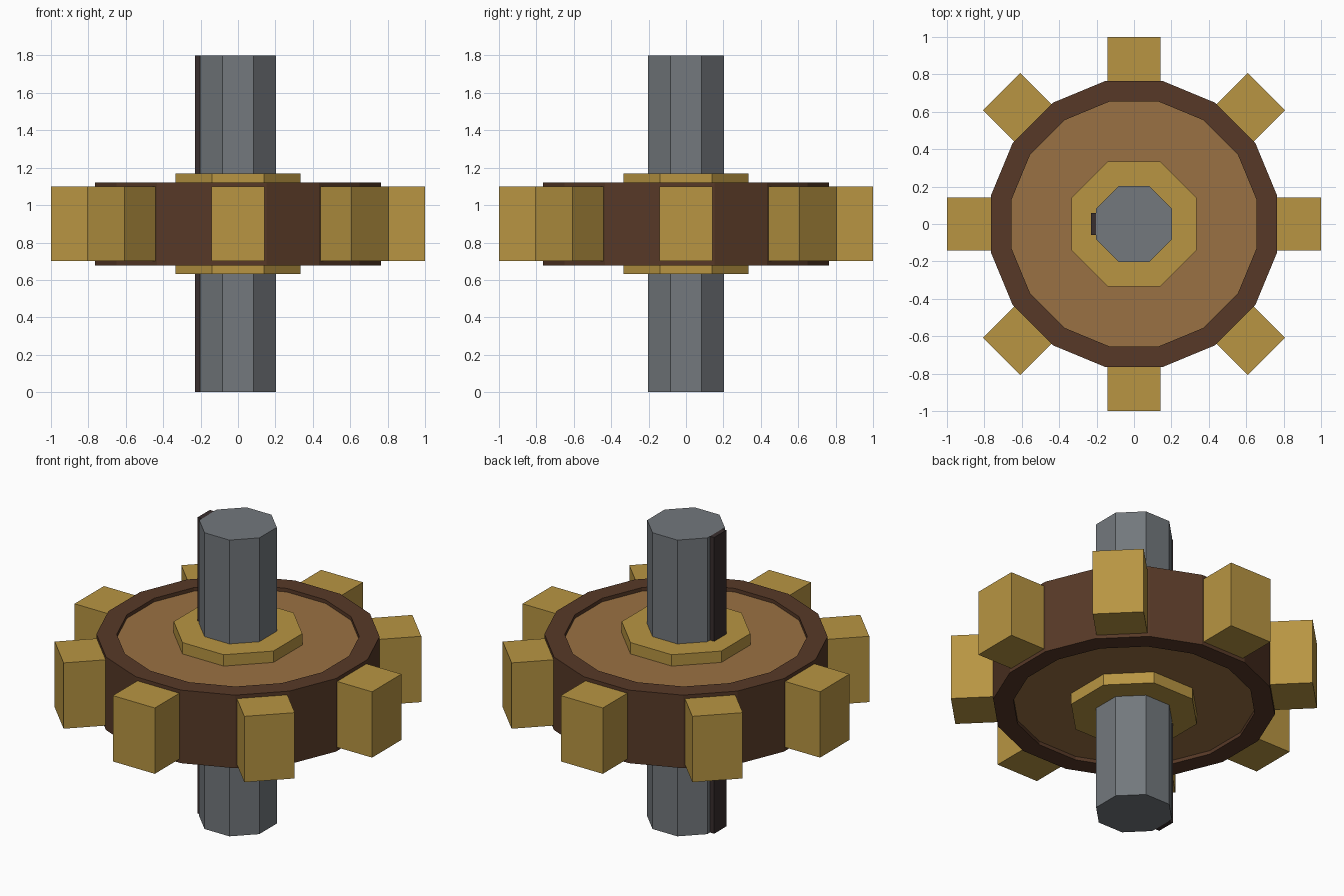
import bpy, bmesh, math
from mathutils import Matrix

if "Cube" in bpy.data.objects:
    bpy.data.objects.remove(bpy.data.objects["Cube"])

MID = 0.9  # height of the wheel's middle plane


def material(name, rgb):
    mat = bpy.data.materials.new(name)
    linear = [((c / 255 + 0.055) / 1.055) ** 2.4 for c in rgb]
    mat.diffuse_color = (*linear, 1)
    mat.use_nodes = True
    mat.node_tree.nodes["Principled BSDF"].inputs["Base Color"].default_value = mat.diffuse_color
    return mat


BRASS = material("brass", (184, 149, 66))
DARK_WOOD = material("dark_wood", (87, 57, 39))
LIGHT_WOOD = material("light_wood", (154, 113, 67))
STEEL = material("steel", (115, 120, 125))
BLACK_IRON = material("black_iron", (56, 46, 46))


def finish(name, bm, mat):
    bmesh.ops.recalc_face_normals(bm, faces=bm.faces)
    mesh = bpy.data.meshes.new(name)
    bm.to_mesh(mesh)
    bm.free()
    mesh.materials.append(mat)
    obj = bpy.data.objects.new(name, mesh)
    bpy.context.collection.objects.link(obj)
    return obj


def ngon(bm, sides, apothem, z):
    """Ring of vertices with flats facing the axes."""
    r = apothem / math.cos(math.pi / sides)
    angles = [2 * math.pi * (i + 0.5) / sides for i in range(sides)]
    return [bm.verts.new((r * math.cos(a), r * math.sin(a), z)) for a in angles]


def bridge(bm, a, b):
    for i in range(len(a)):
        j = (i + 1) % len(a)
        bm.faces.new((a[i], a[j], b[j], b[i]))


def prism(name, sides, apothem, z0, z1, mat):
    bm = bmesh.new()
    low, high = ngon(bm, sides, apothem, z0), ngon(bm, sides, apothem, z1)
    bridge(bm, low, high)
    bm.faces.new(low)
    bm.faces.new(high)
    return finish(name, bm, mat)


def box(name, x, y, z, mat, angle=0):
    bm = bmesh.new()
    bmesh.ops.create_cube(bm, size=1)
    size = Matrix.Diagonal((x[1] - x[0], y[1] - y[0], z[1] - z[0], 1))
    centre = Matrix.Translation((sum(x) / 2, sum(y) / 2, sum(z) / 2))
    bm.transform(Matrix.Rotation(angle, 4, 'Z') @ centre @ size)
    return finish(name, bm, mat)


# Shaft with its key along the left side
prism("shaft", 8, 0.202, 0, 1.8, STEEL)
box("shaft_key", (-0.23, -0.2), (-0.058, 0.058), (0, 1.8), BLACK_IRON)

# Hub collar and recessed wheel web
prism("hub", 8, 0.335, MID - 0.269, MID + 0.269, BRASS)
prism("web", 16, 0.66, MID - 0.2, MID + 0.2, LIGHT_WOOD)

# Rim: hollow ring standing proud of the web
bm = bmesh.new()
loops = [ngon(bm, 16, a, MID + h) for a, h in
         ((0.765, -0.222), (0.765, 0.222), (0.655, 0.222), (0.655, -0.222))]
for k in range(4):
    bridge(bm, loops[k], loops[(k + 1) % 4])
finish("rim", bm, DARK_WOOD)

# Eight teeth around the rim
for i in range(8):
    box(f"tooth_{i + 1}", (0.70, 1.0), (-0.141, 0.141), (MID - 0.2, MID + 0.2),
        BRASS, i * math.pi / 4)
